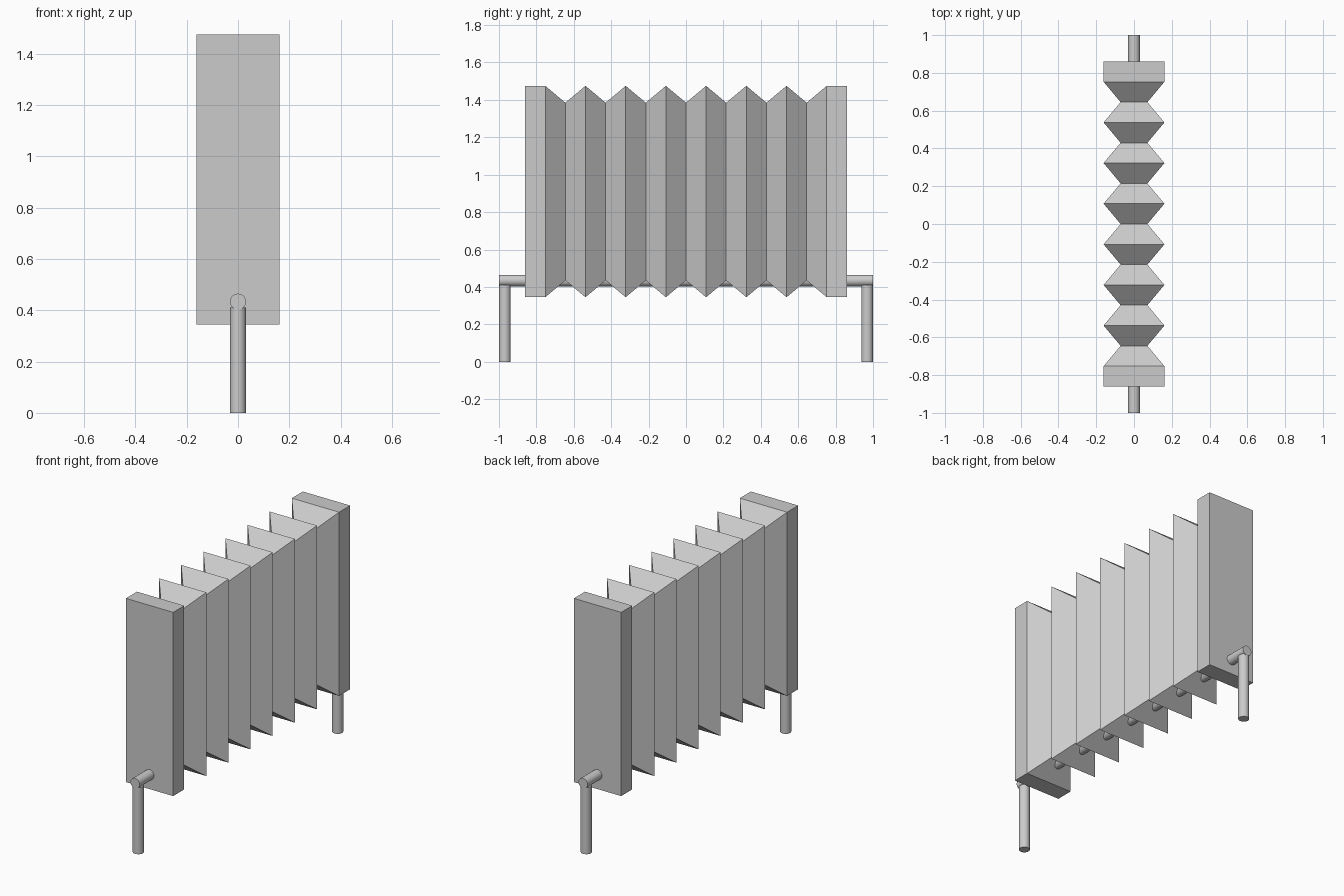
import bpy, bmesh
from math import radians

if "Cube" in bpy.data.objects:
    bpy.data.objects.remove(bpy.data.objects["Cube"])

STEP = 0.1075          # spacing of the pleat stations along y
ZC = 0.91              # body centre height
WIDE = (0.161, 0.565)  # half width, half height at ridges
NARROW = (0.071, 0.475)
R = 0.031              # pipe radius


def pipe(name, loc, length, rot=(0, 0, 0)):
    bpy.ops.mesh.primitive_cylinder_add(vertices=32, radius=R, depth=length,
                                        location=loc, rotation=rot)
    ob = bpy.context.object
    ob.name = name
    bpy.ops.object.shade_smooth_by_angle(angle=radians(30))
    return ob


# Pleated radiator body: rectangular rings lofted along y, flat end blocks
bm = bmesh.new()
rings = []
for i in range(-8, 9):
    w, h = WIDE if i % 2 or abs(i) == 8 else NARROW
    rings.append([bm.verts.new((sx * w, i * STEP, ZC + sz * h))
                  for sx, sz in ((-1, -1), (1, -1), (1, 1), (-1, 1))])
for a, b in zip(rings, rings[1:]):
    for k in range(4):
        n = (k + 1) % 4
        bm.faces.new((a[k], a[n], b[n], b[k]))
bm.faces.new(rings[0])
bm.faces.new(rings[-1])
bmesh.ops.recalc_face_normals(bm, faces=bm.faces)
mesh = bpy.data.meshes.new("radiator_body")
bm.to_mesh(mesh)
bm.free()
body = bpy.data.objects.new("radiator_body", mesh)
bpy.context.collection.objects.link(body)

# Long feed pipe running through the bottom of the body
pipe("feed_pipe", (0, 0, 0.434), 2.0, (radians(90), 0, 0))

# Upright pipes to the floor at each end
for name, s in (("front_leg_pipe", -1), ("back_leg_pipe", 1)):
    pipe(name, (0, s * (1 - R), 0.205), 0.41)
